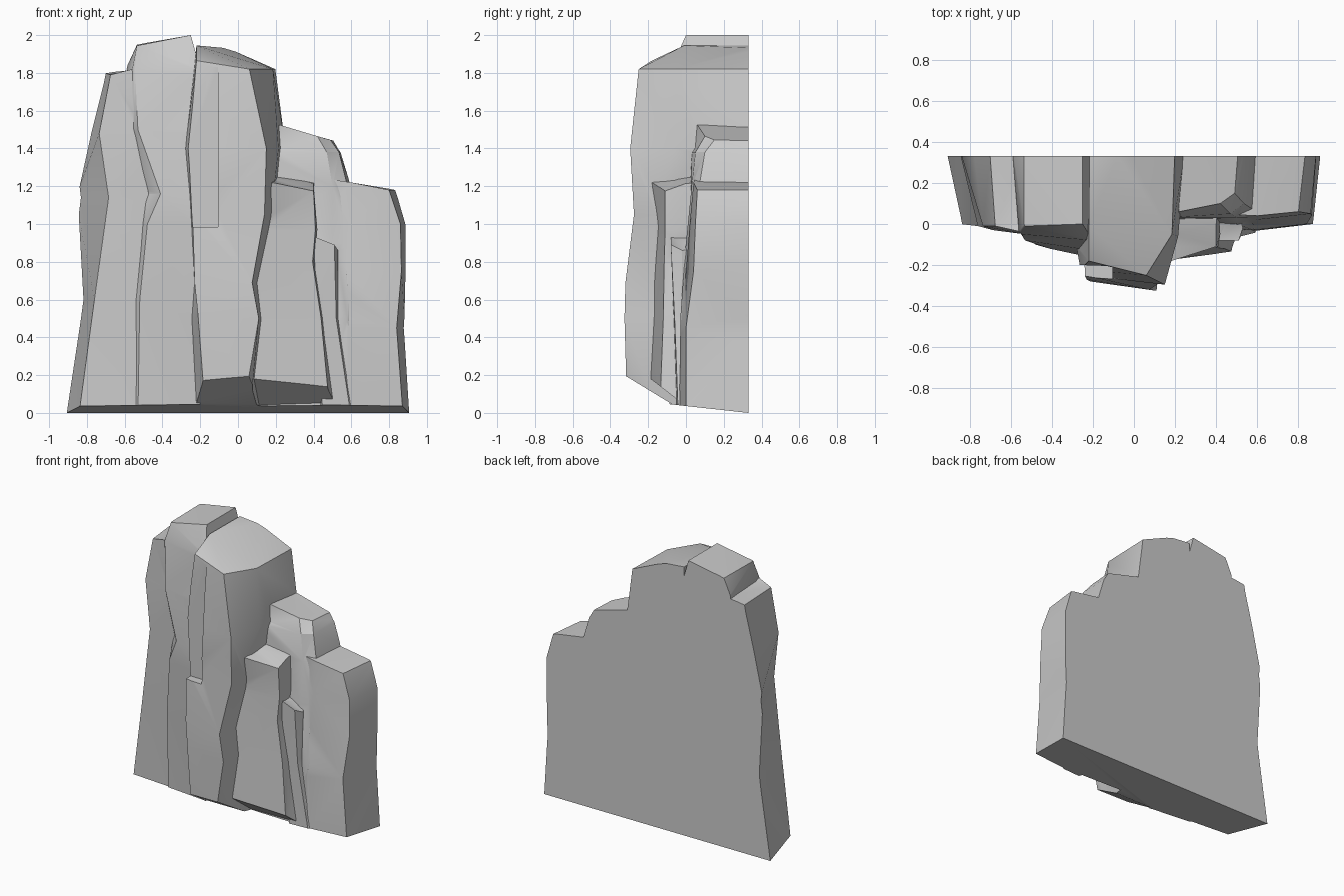
import bpy, bmesh

if "Cube" in bpy.data.objects:
    bpy.data.objects.remove(bpy.data.objects["Cube"])

BACK = 0.4   # parts run past the flat back, which is trimmed at y = 0.33


def slice_off(bm, co, no):
    geom = bm.verts[:] + bm.edges[:] + bm.faces[:]
    bmesh.ops.bisect_plane(bm, geom=geom, dist=1e-5, plane_co=co, plane_no=no, clear_outer=True)
    bmesh.ops.holes_fill(bm, edges=[e for e in bm.edges if e.is_boundary], sides=0)
    bmesh.ops.recalc_face_normals(bm, faces=bm.faces[:])


def rock(name, levels, rails, under=None):
    """Loft through vertical rails: (x per level, y per level or one y, top z)."""
    n = len(levels) + 1
    bm = bmesh.new()
    grid = []
    for xs, ys, top in rails:
        xs = xs if isinstance(xs, tuple) else (xs,) * n
        ys = ys if isinstance(ys, tuple) else (ys,) * n
        grid.append([bm.verts.new(p) for p in zip(xs, ys, levels + (top,))])
    for i, a in enumerate(grid):
        b = grid[(i + 1) % len(grid)]
        for k in range(n - 1):
            bm.faces.new((a[k], b[k], b[k + 1], a[k + 1]))
    bm.faces.new([r[-1] for r in grid])
    bm.faces.new([r[0] for r in reversed(grid)])
    bmesh.ops.recalc_face_normals(bm, faces=bm.faces[:])
    bmesh.ops.triangulate(bm, faces=bm.faces[:])
    if under:  # sloping overhang under the foot: two (y, z) points
        (y0, z0), (y1, z1) = under
        slice_off(bm, (0, y0, z0), (0, -(z0 - z1), -(y1 - y0)))
    me = bpy.data.meshes.new(name)
    bm.to_mesh(me)
    bm.free()
    ob = bpy.data.objects.new(name, me)
    bpy.context.collection.objects.link(ob)
    return ob


def combine(target, other, op):
    m = target.modifiers.new(op, 'BOOLEAN')
    m.operation, m.object, m.solver = op, other, 'EXACT'
    bpy.context.view_layer.objects.active = target
    bpy.ops.object.modifier_apply(modifier=m.name)
    bpy.data.objects.remove(other)


# Left slab
left_slab = rock("left_slab", (-.03, .6, 1.14, 1.48), [
    ((-.925, -.83, -.86, -.785, -.705), BACK, 1.8),
    ((-.845, -.76, -.685, -.735, -.675), (0, -.01, -.03, -.01, -.01), 1.79),
    ((-.53, -.52, -.47, -.53, -.54), (-.03, -.04, -.05, -.05, -.04), 1.825),
    (-.42, (.02, .02, .02, .02, .03), 1.83),
    (-.42, BACK, 1.83)])

# Tall peak column
peak = rock("peak", (-.03, .6, 1.0, 1.16, 1.5, 1.82), [
    ((-.53, -.53, -.53, -.53, -.55, -.595, -.535), BACK, 1.95),
    ((-.55, -.55, -.51, -.49, -.555, -.56, -.535), (-.02, -.02, -.03, -.03, -.04, -.04, 0), 1.945),
    ((-.53, -.52, -.48, -.41, -.53, -.545, -.53), (-.04, -.07, -.10, -.12, -.08, -.05, -.01), 1.945),
    (((-.2,) * 6 + (-.25,)), (-.08, -.13, -.165, -.165, -.13, -.08, 0), 2.0),
    (((-.2,) * 6 + (-.25,)), BACK, 2.0)])

# Main front column with a shallow recess
main = rock("main_column", (-.03, .5, .69, 1.05, 1.4), [
    (-.215, BACK, 1.945),
    ((-.22, -.245, -.23, -.25, -.28, -.22), (-.06, -.11, -.13, -.14, -.11, -.01), 1.945),
    ((-.17, -.21, -.23, -.24, -.26, -.22), (-.28, -.28, -.27, -.25, -.22, -.18), 1.865),
    ((.02, .11, .075, .14, .15, .06), (-.31, -.325, -.32, -.275, -.295, -.25), 1.82),
    ((.06, .12, .10, .175, .215, .185), (-.2, -.18, -.17, -.16, -.06, -.05), 1.82),
    ((.2, .2, .2, .22, .255, .2), BACK, 1.82),
    (-.05, BACK, 1.93)], under=((-.31, .19), (-.08, .05)))
recess = rock("recess_cutter", (.985,), [
    (-.4, -.5, 1.83), (-.105, -.5, 1.83), (-.105, -.205, 1.83), (-.4, -.195, 1.83)])
recess.hide_render = True
combine(main, recess, 'DIFFERENCE')

# Short column in front on the right
short = rock("short_column", (-.03, .5, .8, .97), [
    ((.02, .07, .05, .11, .17), (0, 0, 0, 0, -.05), 1.24),
    ((.05, .11, .09, .14, .18), (-.2, -.17, -.165, -.15, -.18), 1.22),
    ((.49, .44, .395, .41, .4), (-.14, -.12, -.115, -.11, -.11), 1.175),
    ((.52, .45, .405, .42, .4), (-.03, -.04, -.05, -.05, 0), 1.215),
    (.41, .1, 1.22),
    (.22, .1, 1.26)], under=((-.2, .19), (-.02, .05)))

# Rounded shoulder behind it
shoulder = rock("shoulder", (-.03, .5, .9, 1.2, 1.38), [
    ((.12, .12, .12, .12, .15, .17), BACK, 1.53),
    ((.12, .12, .12, .12, .15, .22), (-.01, .0, .015, .02, .03, .06), 1.525),
    ((.6, .58, .5, .5, .47, .42), (-.03, -.03, 0, .03, .05, .1), 1.465),
    ((.64, .62, .6, .58, .535, .49), (.0, .0, .03, .07, .1, .15), 1.445),
    ((.64, .62, .61, .6, .545, .51), BACK, 1.44)])

# Low right block
right_block = rock("right_block", (-.03, .45, .75, 1.0), [
    (.4, BACK, 1.25),
    (.4, .05, 1.25),
    ((.58, .58, .58, .59, .6), (-.035, -.03, 0, .02, .04), 1.22),
    ((.875, .84, .865, .86, .8), (0, 0, .04, .05, .06), 1.18),
    ((.915, .885, .892, .892, .84), BACK, 1.18)])

# Thin sliver beside the short column
sliver = rock("sliver", (-.03, .5), [
    (.38, .1, .94),
    ((.45, .42, .4), (-.05, -.065, -.08), .935),
    ((.6, .52, .51), (-.04, -.06, -.08), .89),
    ((.63, .53, .53), (-.01, -.025, -.02), .86),
    (.5, .1, .88)])

# Merge, then trim the flat back and the sloping base
for part in (peak, left_slab, shoulder, right_block, short, sliver):
    combine(main, part, 'UNION')
main.name = "cliff_rock"
bm = bmesh.new()
bm.from_mesh(main.data)
slice_off(bm, (0, .33, 0), (0, 1, 0))
slice_off(bm, (0, .33, 0), (0, -.11, -1))
bm.to_mesh(main.data)
bm.free()
bpy.ops.object.select_all(action='DESELECT')
main.select_set(True)
bpy.context.view_layer.objects.active = main
bpy.ops.object.shade_smooth_by_angle(angle=0.5)
